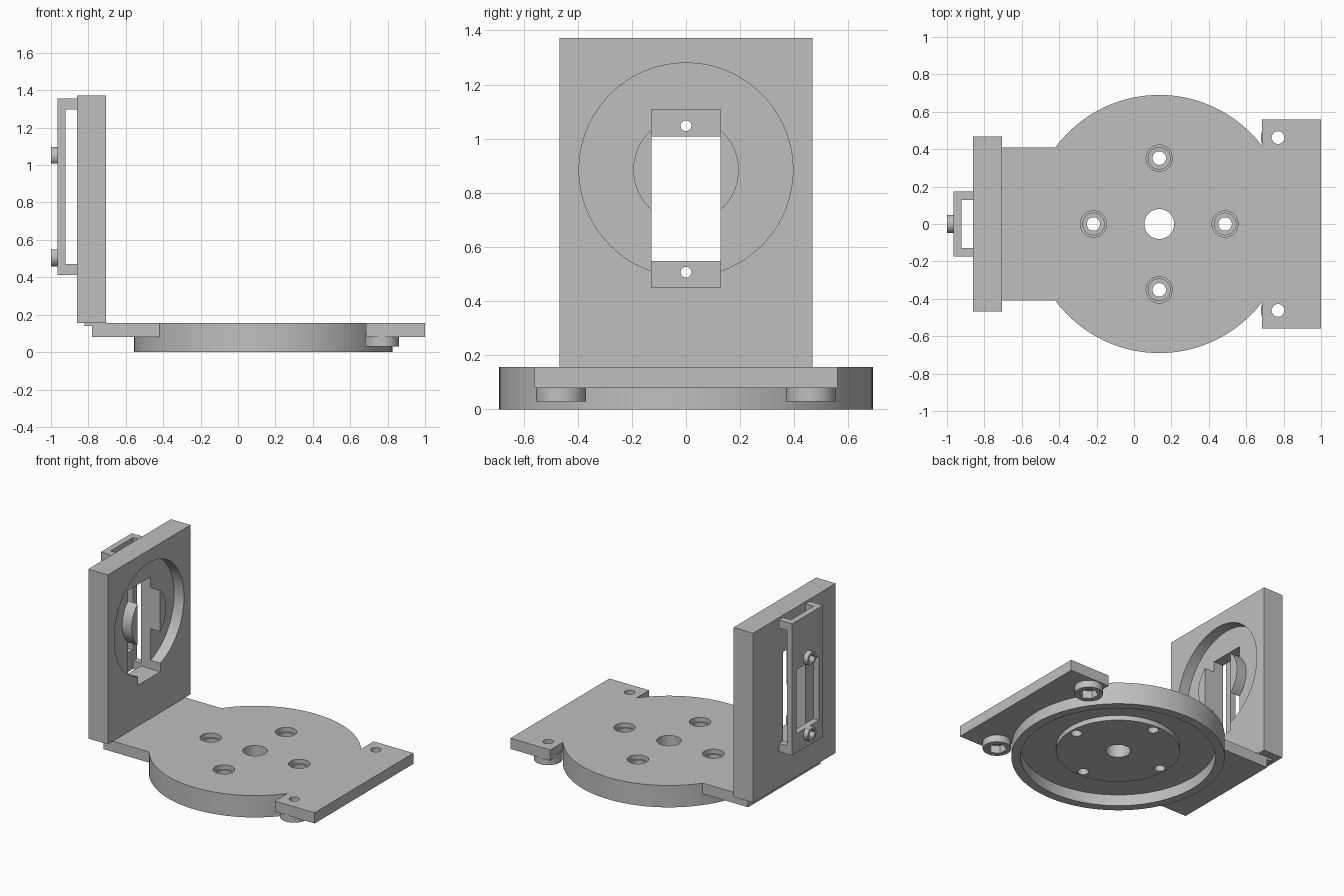
import bpy, bmesh, math
from mathutils import Matrix, Vector

if "Cube" in bpy.data.objects:
    bpy.data.objects.remove(bpy.data.objects["Cube"], do_unlink=True)

grey = bpy.data.materials.new("light grey")
grey.use_nodes = True
colour = (0.52, 0.52, 0.52, 1)
grey.diffuse_color = colour
grey.node_tree.nodes["Principled BSDF"].inputs["Base Color"].default_value = colour


def make(name, bm):
    bmesh.ops.recalc_face_normals(bm, faces=bm.faces)
    mesh = bpy.data.meshes.new(name)
    bm.to_mesh(mesh)
    bm.free()
    mesh.materials.append(grey)
    ob = bpy.data.objects.new(name, mesh)
    bpy.context.collection.objects.link(ob)
    return ob


def box(x, y, z, name="cutter"):
    """Box from three (low, high) ranges."""
    bm = bmesh.new()
    size = [r[1] - r[0] for r in (x, y, z)]
    mid = Vector([(r[0] + r[1]) / 2 for r in (x, y, z)])
    bmesh.ops.create_cube(bm, size=1, matrix=Matrix.Translation(mid) @ Matrix.Diagonal((*size, 1)))
    return make(name, bm)


def cyl(axis, a, b, r, lo, hi, sides=64, name="cutter"):
    """Cylinder along Z at (x, y) = (a, b), or along X at (y, z) = (a, b)."""
    bm = bmesh.new()
    mid = (lo + hi) / 2
    if axis == "Z":
        m = Matrix.Translation((a, b, mid))
    else:
        m = Matrix.Translation((mid, a, b)) @ Matrix.Rotation(math.pi / 2, 4, "Y")
    bmesh.ops.create_cone(bm, cap_ends=True, segments=sides, radius1=r, radius2=r,
                          depth=hi - lo, matrix=m)
    return make(name, bm)


def combine(ob, other, op):
    """Boolean two solids, bake the result and drop the helper."""
    mod = ob.modifiers.new("bool", "BOOLEAN")
    mod.operation, mod.object, mod.solver = op, other, "EXACT"
    deps = bpy.context.evaluated_depsgraph_get()
    deps.update()
    mesh = bpy.data.meshes.new_from_object(ob.evaluated_get(deps))
    ob.modifiers.clear()
    ob.data = mesh
    bpy.data.objects.remove(other, do_unlink=True)


def add(ob, *others):
    for o in others:
        combine(ob, o, "UNION")


def cut(ob, *others):
    for o in others:
        combine(ob, o, "DIFFERENCE")


TOP, UNDER, CX = 0.157, 0.08, 0.135     # deck top, deck underside, disc centre
AXIS_Z = 0.885                          # height of the upright's round recess

# Base: disc with a rear tongue, a wide front tab and two nut bosses
base = cyl("Z", CX, 0, 0.69, 0, TOP, 128, "base_plate")
add(base,
    box((-0.78, -0.3), (-0.41, 0.41), (UNDER, TOP)),
    box((0.685, 1.0), (-0.56, 0.56), (UNDER, TOP)))
for s in (-1, 1):
    add(base, cyl("Z", 0.77, s * 0.462, 0.092, 0.03, 0.1))

# Hollow underside with a raised hub
cut(base, cyl("Z", CX, 0, 0.63, -0.1, UNDER, 128))
add(base, cyl("Z", CX, 0, 0.4, 0.045, 0.1, 96))

# Centre hole, four stepped screw holes and the tab nut pockets
cut(base, cyl("Z", CX, 0, 0.08, -0.1, 0.3))
for i in range(4):
    a = i * math.pi / 2
    x, y = CX + 0.352 * math.cos(a), 0.352 * math.sin(a)
    for r, floor in ((0.07, 0.125), (0.058, 0.095), (0.036, -0.1)):
        cut(base, cyl("Z", x, y, r, floor, 0.3, 40))
for s in (-1, 1):
    cut(base,
        cyl("Z", 0.77, s * 0.462, 0.062, -0.1, 0.085, 6),
        cyl("Z", 0.77, s * 0.462, 0.034, -0.1, 0.3, 40))

# Thin ledge under the upright
ledge = box((-0.82, -0.775), (-0.41, 0.41), (0.14, 0.16), "ledge")

# Upright: round recess, central boss, then a tall slot through both
upright = box((-0.86, -0.705), (-0.468, 0.468), (TOP, 1.372), "upright_plate")
cut(upright, cyl("X", 0, AXIS_Z, 0.395, -0.783, -0.6, 128))
add(upright, cyl("X", 0, AXIS_Z, 0.195, -0.82, -0.707, 96))
cut(upright, box((-1, -0.6), (-0.127, 0.127), (0.45, 1.108)))

# Rear bracket: block opened sideways and vertically, leaving four corner posts
bracket = box((-0.965, -0.86), (-0.175, 0.175), (0.412, 1.355), "rear_bracket")
cut(bracket,
    box((-0.922, -0.8), (-0.3, 0.3), (0.47, 1.297)),
    box((-0.922, -0.8), (-0.127, 0.127), (0.3, 1.5)))

# Nut bosses on the bracket and its window
for z in (0.507, 1.048):
    add(bracket, cyl("X", 0, z, 0.049, -1.0, -0.945, 48))
    cut(bracket,
        cyl("X", 0, z, 0.034, -1.1, -0.963, 6),
        cyl("X", 0, z, 0.02, -1.1, -0.8, 32))
cut(bracket, box((-1.1, -0.8), (-0.127, 0.127), (0.549, 1.008)))

# Smooth round walls, keep hard edges
for ob in (base, ledge, upright, bracket):
    bpy.ops.object.select_all(action="DESELECT")
    ob.select_set(True)
    bpy.context.view_layer.objects.active = ob
    bpy.ops.object.shade_smooth_by_angle(angle=math.radians(30))
